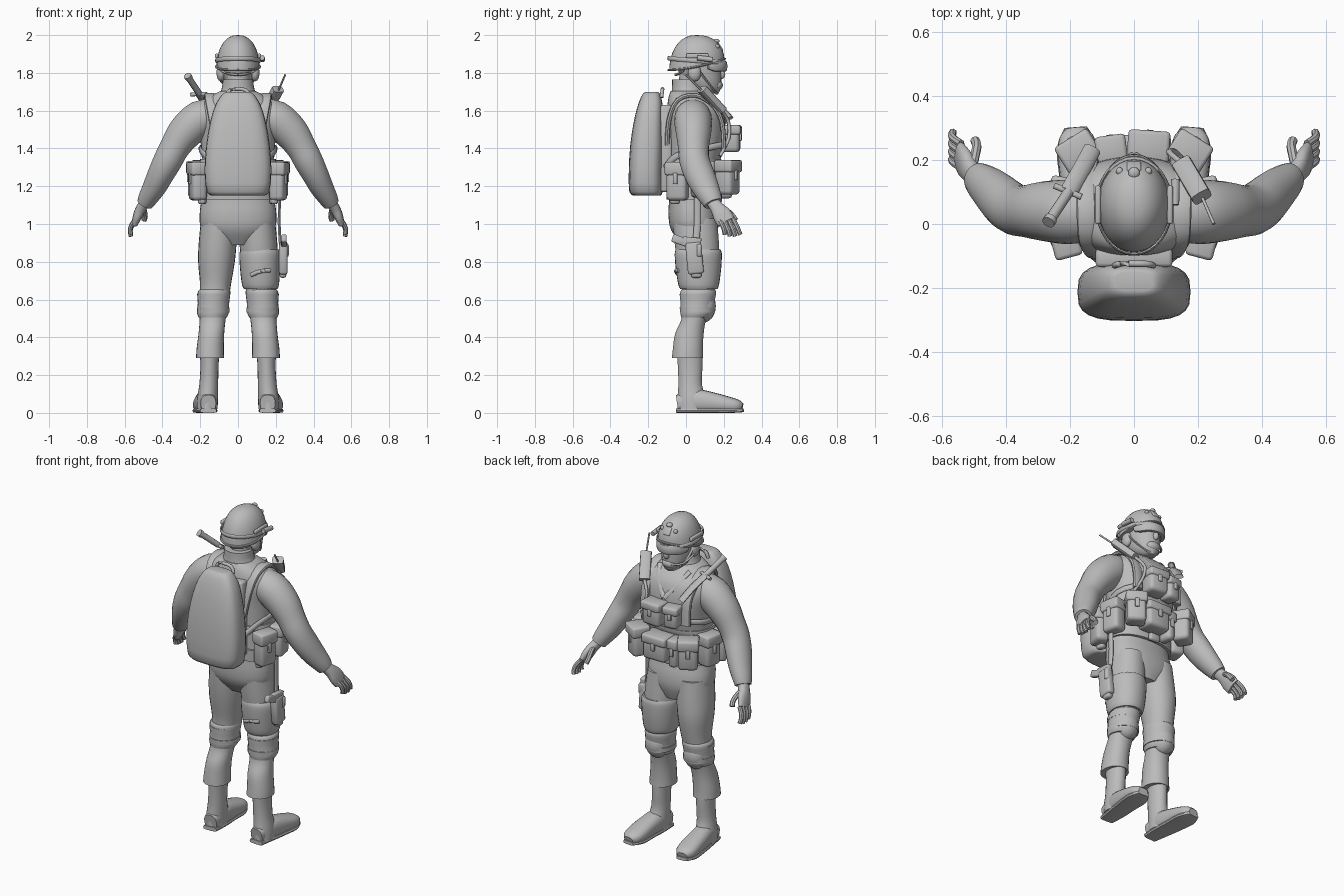
import bpy, bmesh, math
from mathutils import Vector

grey = bpy.data.materials.new("plain grey")
grey.diffuse_color = (0.5, 0.5, 0.5, 1)


def finish(name, bm, angle=40):
    bmesh.ops.recalc_face_normals(bm, faces=bm.faces)
    me = bpy.data.meshes.new(name)
    bm.to_mesh(me)
    bm.free()
    me.materials.append(grey)
    ob = bpy.data.objects.new(name, me)
    bpy.context.collection.objects.link(ob)
    bpy.ops.object.select_all(action='DESELECT')
    ob.select_set(True)
    bpy.context.view_layer.objects.active = ob
    bpy.ops.object.shade_smooth_by_angle(angle=math.radians(angle))
    return ob


def spline(rows, steps):
    """Smooth interpolation through rows of numbers."""
    out = []
    for i in range(len(rows) - 1):
        a, b = rows[max(i - 1, 0)], rows[i]
        c, d = rows[i + 1], rows[min(i + 2, len(rows) - 1)]
        for s in range(steps):
            t = s / steps
            out.append([0.5 * (2 * q + (r - p) * t + (2 * p - 5 * q + 4 * r - w) * t * t
                               + (3 * q - p - 3 * r + w) * t ** 3)
                        for p, q, r, w in zip(a, b, c, d)])
    return out + [list(rows[-1])]


def loft(name, rows, n=24, power=2.0, follow=None, sx=1, steps=3, closed=False):
    """Rings (x, y, z, ru, rv); level, or square to the path with ru along `follow`."""
    rows = spline(rows, steps) if steps > 1 else rows
    bm = bmesh.new()
    rings = []
    m = len(rows)
    for i, (x, y, z, ru, rv) in enumerate(rows):
        u, v = Vector((1, 0, 0)), Vector((0, 1, 0))
        if follow:
            lo, hi = ((i - 1) % m, (i + 1) % m) if closed else (max(i - 1, 0), min(i + 1, m - 1))
            t = (Vector(rows[hi][:3]) - Vector(rows[lo][:3])).normalized()
            u = Vector(follow)
            u = (u - t * u.dot(t)).normalized()
            v = t.cross(u)
        ring = []
        for k in range(n):
            a = math.tau * k / n
            c, s = math.cos(a), math.sin(a)
            p = Vector((x, y, z)) + u * (ru * math.copysign(abs(c) ** (2 / power), c)) \
                + v * (rv * math.copysign(abs(s) ** (2 / power), s))
            ring.append(bm.verts.new((p.x * sx, p.y, max(p.z, 0))))
        rings.append(ring)
    for i in range(m if closed else m - 1):
        r0, r1 = rings[i], rings[(i + 1) % m]
        for k in range(n):
            bm.faces.new((r0[k], r0[(k + 1) % n], r1[(k + 1) % n], r1[k]))
    if not closed:
        bm.faces.new(rings[0])
        bm.faces.new(rings[-1])
    return finish(name, bm)


def rod(name, pts, ru, rv=None, follow=(0.9, 0.1, 0.3), sx=1, n=10, power=2, steps=3):
    return loft(name, [(*p, ru, rv or ru) for p in pts], n, power, follow, sx, steps)


def box(name, loc, size, turn=0, tilt=(0, 0), bevel=0.012):
    bm = bmesh.new()
    bmesh.ops.create_cube(bm, size=1)
    bmesh.ops.scale(bm, vec=size, verts=bm.verts)
    bmesh.ops.bevel(bm, geom=bm.edges[:], offset=min(bevel, min(size) * 0.4),
                    segments=2, affect='EDGES', profile=0.5)
    ob = finish(name, bm, 50)
    ob.location = loc
    ob.rotation_euler = (tilt[0], tilt[1], math.radians(turn))
    return ob


def ball(name, loc, size):
    bm = bmesh.new()
    bmesh.ops.create_uvsphere(bm, u_segments=20, v_segments=12, radius=1)
    bmesh.ops.scale(bm, vec=size, verts=bm.verts)
    ob = finish(name, bm, 60)
    ob.location = loc
    return ob


def pouch(name, x, y, z, w, d, h, turn):
    """Bevelled bag with flap and buckle; turn=0 faces +y."""
    a = math.radians(turn)
    out = Vector((-math.sin(a), math.cos(a), 0))
    c = Vector((x, y, z))
    box(name, c, (w, d, h), turn, bevel=0.02)
    box(name + "_flap", c + out * 0.004 + Vector((0, 0, h * 0.34)), (w + .012, d + .008, h * .36), turn)
    box(name + "_buckle", c + out * (d / 2 + .004) + Vector((0, 0, h * .08)), (.024, .012, h * .3), turn, bevel=.004)


# torso, collar and neck
loft("torso", [(0, .06, .89, .09, .085), (0, .045, .97, .19, .125), (0, .037, 1.05, .203, .13),
               (0, .03, 1.13, .194, .12), (0, .035, 1.24, .192, .127), (0, .045, 1.36, .192, .142),
               (0, .055, 1.48, .203, .155), (0, .05, 1.57, .22, .153), (0, .04, 1.635, .195, .138),
               (0, .02, 1.68, .14, .11), (0, .01, 1.705, .09, .09)], 36, 2.3)
loft("collar", [(0, .015, 1.66, .115, .1), (0, .01, 1.71, .088, .085), (0, .005, 1.765, .08, .078)], 28)
loft("neck", [(0, .03, 1.66, .065, .07), (0, .04, 1.8, .065, .075)], 20)
loft("vest_hem", [(0, .035, 1.31, .2, .143), (0, .037, 1.325, .203, .147), (0, .04, 1.345, .2, .147)], 36, 2.3)
# neckline edge of the vest
for s in (1, -1):
    rod("neckline", [(.1, .105, 1.685), (.06, .17, 1.62), (0, .212, 1.54)], .018, .01, sx=s)

# head with helmet
loft("face", [(0, .125, 1.69, .03, .045), (0, .1, 1.72, .066, .085), (0, .08, 1.78, .085, .108),
              (0, .065, 1.87, .092, .125)], 24)
ball("nose", (0, .188, 1.793), (.016, .02, .025))
ball("mouth_guard", (0, .165, 1.735), (.045, .03, .028))
bm = bmesh.new()
rings = []
N = 32
for i in range(9):
    t = math.pi / 2 * i / 9
    ring = []
    for k in range(N):
        a = math.tau * k / N
        low = 1.842 + .03 * math.sin(a) - .012 * math.cos(a) ** 2
        r = math.cos(t) ** .85
        ring.append(bm.verts.new((.114 * r * math.cos(a), .057 + .146 * r * math.sin(a),
                                  low + (2 - low) * math.sin(t))))
    rings.append(ring)
top = bm.verts.new((0, .057, 2))
for r0, r1 in zip(rings, rings[1:]):
    for k in range(N):
        bm.faces.new((r0[k], r0[(k + 1) % N], r1[(k + 1) % N], r1[k]))
for k in range(N):
    bm.faces.new((rings[-1][k], rings[-1][(k + 1) % N], top))
bm.faces.new(rings[0])
finish("helmet", bm)
rim = [(.113 * math.cos(a), .057 + .147 * math.sin(a), 1.845 + .03 * math.sin(a) - .012 * math.cos(a) ** 2, .006, .009)
       for a in [math.tau * k / 32 for k in range(32)]]
loft("helmet_rim", rim, 8, 2, (0, 0, 1), steps=1, closed=True)
band = [(x * 1.03, .057 + (y - .057) * 1.03, 1.865 - .012 * (y - .057) / .147, .012, .005) for x, y, z, p, q in rim]
loft("goggle_strap", band, 8, 2, (0, 0, 1), steps=1, closed=True)
loft("goggles", [(.098 * math.cos(a), .07 + .135 * math.sin(a), 1.835, .028 if 0 < i < 8 else .015, .014)
                 for i, a in enumerate([math.radians(20 + 17.5 * i) for i in range(9)])], 12, 3, (0, 0, 1))
box("helmet_mount", (0, .176, 1.935), (.045, .022, .05), tilt=(.6, 0), bevel=.006)
ball("mount_knob", (0, .16, 1.968), (.018, .018, .012))
for s in (1, -1):
    box("helmet_rail", (.113 * s, .06, 1.89), (.018, .12, .024), bevel=.006)
    ball("mount_bolt", (.045 * s, .165, 1.94), (.012, .012, .012))
    ball("ear_cup", (.09 * s, .045, 1.8), (.024, .035, .045))
    rod("chin_strap", [(.097, .05, 1.84), (.084, .1, 1.77), (.04, .15, 1.705), (0, .165, 1.69)], .009, .005, sx=s)
    rod("nape_strap", [(.1, .0, 1.83), (.07, -.03, 1.8), (0, -.055, 1.79)], .008, .006, sx=s)
rod("helmet_lamp", [(.128, .06, 1.88), (.13, .14, 1.87)], .014)
rod("microphone", [(-.1, .06, 1.78), (-.08, .14, 1.745), (-.03, .19, 1.74)], .006)

# limbs, one pass per side
for s in (1, -1):
    loft("arm", [(.12, .035, 1.575, .085, .085), (.2, .037, 1.555, .1, .1), (.28, .04, 1.485, .094, .094),
                 (.335, .04, 1.405, .082, .08), (.372, .045, 1.335, .08, .077), (.408, .07, 1.265, .08, .07),
                 (.44, .1, 1.2, .073, .063), (.475, .13, 1.14, .06, .052), (.492, .145, 1.108, .05, .044)],
         22, 2, (0, 1, 0), s)
    loft("hand", [(.488, .14, 1.118, .034, .028), (.512, .165, 1.085, .037, .027), (.53, .19, 1.05, .05, .024),
                  (.545, .213, 1.01, .048, .018)], 16, 2.4, (0, 1, 0.3), s)
    for i in range(4):
        y, e = .176 + .025 * i, .008 * abs(i - 1.5)
        rod("finger", [(.541, y, 1.025), (.562, y + .014, .985 + e), (.57, y + .025, .96 + e),
                       (.567, y + .03 + .002 * i, .932 + e)], .0125, sx=s, n=8)
    rod("thumb", [(.505, .18, 1.09), (.497, .218, 1.07), (.492, .245, 1.045), (.498, .262, 1.02)], .015, sx=s, n=8)
    loft("leg", [(.1, .047, 1.03, .095, .118), (.108, .057, .9, .1, .118), (.114, .065, .8, .097, .112),
                 (.119, .068, .68, .082, .092), (.127, .06, .6, .078, .083), (.134, .042, .5, .069, .066),
                 (.141, .018, .42, .068, .076), (.147, .01, .34, .072, .08), (.148, .008, .29, .074, .083)], 26, 2.1, sx=s)
    loft("knee_wrap", [(.124, .065, .652, .08, .089), (.127, .064, .635, .087, .096), (.13, .06, .58, .083, .09),
                       (.133, .056, .53, .084, .086), (.134, .05, .505, .074, .076)], 26, sx=s)
    ball("knee_pad", (.131 * s, .09, .565), (.07, .068, .088))
    for z in (.615, .545):
        loft("knee_strap", [(.13, .06, z - .014, .085, .093), (.13, .06, z + .014, .086, .094)], 26, sx=s)
    loft("boot_shaft", [(.15, .018, .36, .054, .07), (.151, .022, .25, .048, .066), (.155, .022, .15, .05, .063),
                        (.161, .03, .08, .055, .076), (.163, .03, .02, .055, .077)], 22, sx=s)
    loft("boot_foot", [(.157, -.045, .05, .04, .045), (.163, .05, .062, .055, .062), (.171, .14, .055, .06, .054),
                       (.177, .23, .042, .062, .042), (.181, .275, .035, .052, .034), (.183, .298, .03, .03, .02)],
         20, 2.5, (1, 0, 0), s)
    loft("boot_sole", [(.157, -.05, .012, .044, .012), (.163, .05, .012, .055, .012), (.172, .14, .012, .06, .012),
                       (.178, .24, .012, .064, .012), (.183, .303, .014, .035, .01)], 12, 4, (1, 0, 0), s)
    # pack harness
    rod("shoulder_strap", [(.1, -.1, 1.42), (.125, -.09, 1.55), (.145, -.045, 1.655), (.15, .05, 1.682),
                           (.15, .14, 1.63), (.14, .19, 1.54), (.14, .2, 1.4)], .03, .013, (1, 0, 0), s, 10, 3)
    rod("side_strap", [(.14, .2, 1.42), (.2, .1, 1.4), (.17, -.05, 1.36), (.12, -.11, 1.3)], .017, .009, (0, 0, 1), s)
    # belt pouches at the sides
    pouch("rear_pouch", .213 * s, -.045, 1.225, .11, .08, .2, -105 * s)
    pouch("side_pouch", .218 * s, .085, 1.235, .11, .085, .19, -80 * s)
    pouch("corner_pouch", .17 * s, .22, 1.245, .11, .1, .18, -32 * s)
    box("pouch_hanger", (.19 * s, -.06, 1.13), (.04, .05, .05), 15 * s)

# belt and front load
loft("belt", [(0, .033, 1.13, .204, .135), (0, .033, 1.2, .204, .138)], 36, 2.3, steps=1)
pouch("wide_pouch", .035, .215, 1.235, .15, .11, .15, 0)
pouch("slim_pouch", -.07, .2, 1.22, .055, .09, .17, 4)
box("belt_buckle", (.0, .175, 1.15), (.07, .03, .06))
pouch("chest_pouch", .045, .235, 1.45, .12, .1, .14, -4)
pouch("chest_pouch", -.07, .225, 1.45, .085, .09, .13, 8)

# backpack
loft("backpack", [(0, -.205, 1.15, .135, .07), (0, -.212, 1.17, .165, .088), (0, -.213, 1.28, .177, .09),
                  (0, -.207, 1.42, .168, .088), (0, -.198, 1.55, .145, .077), (0, -.188, 1.64, .115, .063),
                  (0, -.183, 1.69, .08, .045), (0, -.18, 1.7, .06, .03)], 24, 3.2, steps=2)
box("back_panel", (0, -.105, 1.4), (.24, .06, .46))
rod("carry_handle", [(-.06, -.13, 1.67), (-.04, -.125, 1.71), (.04, -.125, 1.71), (.06, -.13, 1.67)], .01)

# knife on one shoulder, radio on the other
rod("knife_grip", [(-.265, .01, 1.78), (-.205, .1, 1.69)], .017)
rod("knife_pommel", [(-.268, .005, 1.785), (-.26, .017, 1.773)], .021)
rod("knife_guard", [(-.25, .12, 1.685), (-.165, .085, 1.69)], .01, follow=(0, 0, 1))
rod("knife_sheath", [(-.205, .1, 1.69), (-.165, .17, 1.63), (-.13, .235, 1.56)], .028, .013, (1, -.6, 0))
rod("radio", [(.212, .085, 1.715), (.15, .19, 1.6)], .032, .022, (1, .6, 0), n=12, power=4)
rod("antenna", [(.215, .08, 1.71), (.25, 0, 1.79)], .005)
rod("radio_cable", [(.15, .19, 1.6), (.11, .225, 1.54), (.13, .225, 1.45), (.17, .18, 1.36)], .009)

# thigh rig with holster
loft("thigh_wrap", [(.12, .068, .655, .088, .098), (.119, .067, .68, .098, .108), (.117, .066, .76, .106, .12),
                    (.117, .065, .84, .11, .125), (.116, .065, .865, .1, .118)], 28, 2.1)
box("holster", (.24, .045, .82), (.045, .085, .17), 0, (.1, 0))
box("holster_tip", (.238, .055, .745), (.035, .055, .06))
box("pistol_slide", (.243, .03, .905), (.03, .1, .05), 0, (-.1, 0), .006)
box("pistol_grip", (.243, -.03, .912), (.03, .09, .042), 0, (-.35, 0), .008)
box("spare_clip", (.247, .07, .86), (.045, .03, .07))
rod("holster_hanger", [(.22, .06, 1.14), (.218, .06, 1.0), (.225, .05, .88)], .018, .008, (0, 1, 0))
rod("thigh_fold", [(.07, -.035, .73), (.12, -.052, .75), (.17, -.035, .755)], .012)
